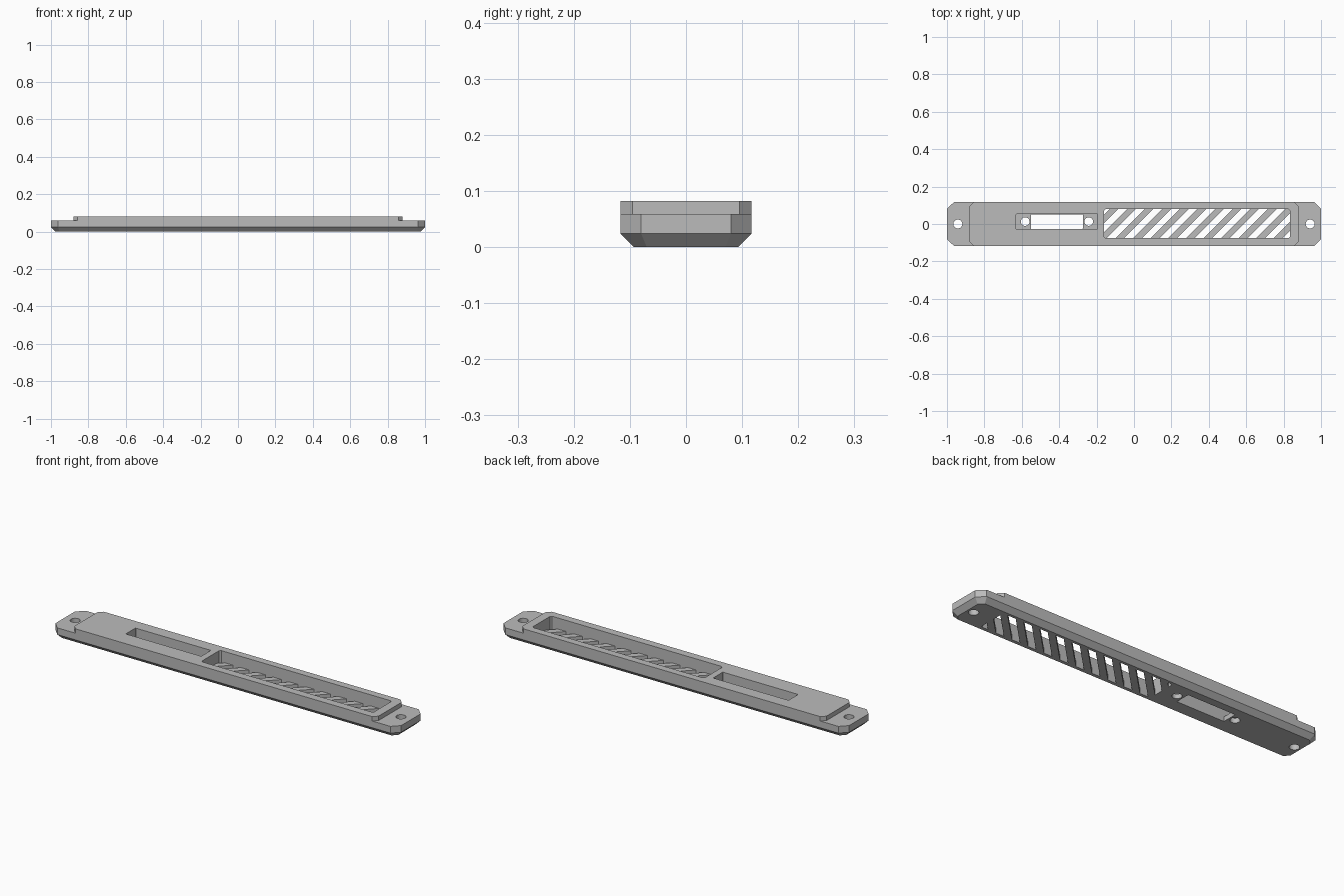
import bpy, bmesh, math

cube = bpy.data.objects.get("Cube")
if cube:
    bpy.data.objects.remove(cube, do_unlink=True)

grey = bpy.data.materials.new("plain_grey")
grey.use_nodes = True
grey.diffuse_color = (0.5, 0.5, 0.5, 1)
grey.node_tree.nodes["Principled BSDF"].inputs["Base Color"].default_value = (0.5, 0.5, 0.5, 1)


def outline(x0, x1, y0, y1, c):
    """Rectangle with corners cut by c, counter-clockwise."""
    return [(x0 + c, y0), (x1 - c, y0), (x1, y0 + c), (x1, y1 - c),
            (x1 - c, y1), (x0 + c, y1), (x0, y1 - c), (x0, y0 + c)]


def circle(x, y, r, n=32):
    return [(x + r * math.cos(math.tau * i / n), y + r * math.sin(math.tau * i / n))
            for i in range(n)]


def add_loft(bm, layers):
    """Closed solid through (outline, z) layers."""
    rings = [[bm.verts.new((x, y, z)) for x, y in pts] for pts, z in layers]
    n = len(rings[0])
    bm.faces.new(rings[0][::-1])
    bm.faces.new(rings[-1])
    for a, b in zip(rings, rings[1:]):
        for i in range(n):
            j = (i + 1) % n
            bm.faces.new((a[i], a[j], b[j], b[i]))


def make(name, bm):
    bmesh.ops.recalc_face_normals(bm, faces=bm.faces)
    mesh = bpy.data.meshes.new(name)
    bm.to_mesh(mesh)
    bm.free()
    mesh.materials.append(grey)
    obj = bpy.data.objects.new(name, mesh)
    bpy.context.collection.objects.link(obj)
    return obj


def activate(obj):
    bpy.ops.object.select_all(action='DESELECT')
    obj.select_set(True)
    bpy.context.view_layer.objects.active = obj


def cut(target, pts, z0, z1):
    bm = bmesh.new()
    add_loft(bm, [(pts, z0), (pts, z1)])
    cutter = make("cutter", bm)
    cutter.hide_render = True
    mod = target.modifiers.new("cut", 'BOOLEAN')
    mod.operation, mod.solver, mod.object = 'DIFFERENCE', 'EXACT', cutter
    activate(target)
    bpy.ops.object.modifier_apply(modifier=mod.name)
    bpy.data.objects.remove(cutter, do_unlink=True)


W, TOP, TAB, FLOOR = 0.117, 0.082, 0.059, 0.024

# Housing body with a bevelled underside
bm = bmesh.new()
rim = outline(-1, 1, -W, W, 0.037)
foot = outline(-1 + FLOOR, 1 - FLOOR, -W + FLOOR, W - FLOOR, 0.023)
add_loft(bm, [(foot, 0), (rim, FLOOR), (rim, TOP)])
body = make("housing", bm)

# Lowered mounting tabs and their screw holes
for s in (-1, 1):
    step = [(1.1, -0.2), (1.1, 0.2), (0.775, 0.2), (0.88, 0.095), (0.88, -0.095), (0.775, -0.2)]
    cut(body, [(s * x, y) for x, y in step], TAB, 0.2)
    cut(body, circle(s * 0.942, 0, 0.024), -0.1, 0.2)

# Small recess with a window between two screw holes
cut(body, outline(-0.63, -0.194, -0.027, 0.053, 0.002), FLOOR, 0.2)
cut(body, outline(-0.55, -0.274, -0.026, 0.052, 0.001), -0.1, 0.05)
for x in (-0.582, -0.242):
    cut(body, circle(x, 0.013, 0.023), -0.1, 0.05)

# Long vent opening
X0, X1, Y0, Y1 = -0.16, 0.835, -0.076, 0.079
cut(body, outline(X0, X1, Y0, Y1, 0.008), -0.1, 0.2)
activate(body)
bpy.ops.object.shade_smooth_by_angle(angle=math.radians(25))

# Diagonal slats across the vent floor, trimmed to the opening
PITCH, LAP = 0.094, 0.002
bm = bmesh.new()
for k in range(12):
    u = 0.823 - k * PITCH
    a, b = Y0 - LAP, Y1 + LAP
    slat = [(u + a, a), (u + PITCH / 2 + a, a), (u + PITCH / 2 + b, b), (u + b, b)]
    add_loft(bm, [(slat, 0), (slat, FLOOR)])
for x, s in ((X0 - LAP, -1), (X1 + LAP, 1)):
    bmesh.ops.bisect_plane(bm, geom=bm.verts[:] + bm.edges[:] + bm.faces[:],
                           plane_co=(x, 0, 0), plane_no=(s, 0, 0), clear_outer=True)
    bmesh.ops.holes_fill(bm, edges=[e for e in bm.edges if e.is_boundary])
make("vent_slats", bm)
